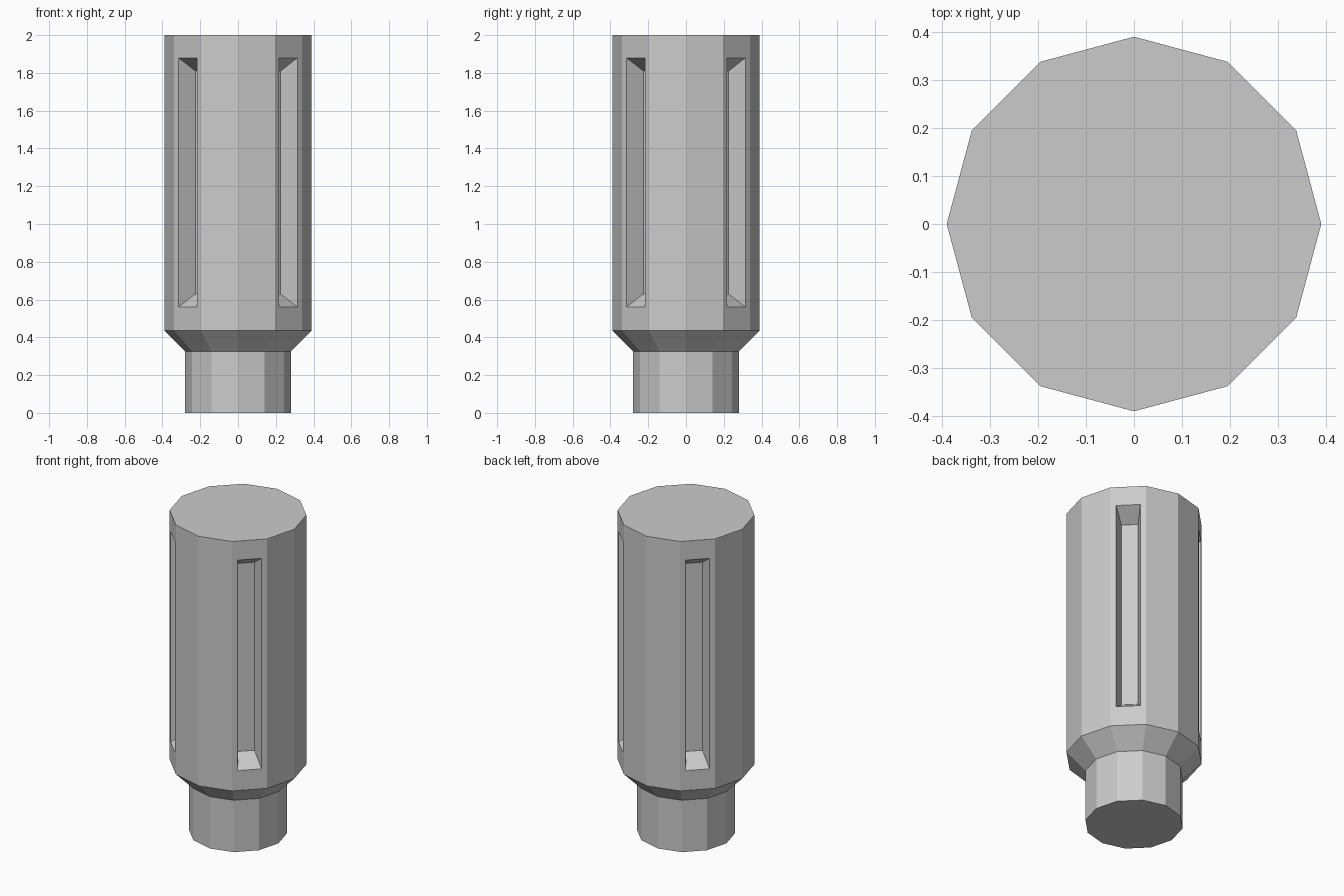
import bpy, bmesh, math
from mathutils import Vector

if "Cube" in bpy.data.objects:
    bpy.data.objects.remove(bpy.data.objects["Cube"])

SIDES = 12
PROFILE = [(0.28, 0.0), (0.28, 0.325), (0.39, 0.435), (0.39, 2.0)]  # radius, height

bm = bmesh.new()

# Stem, collar and barrel: stacked twelve-sided rings
rings = []
for r, z in PROFILE:
    rings.append([bm.verts.new((r * math.cos(2 * math.pi * i / SIDES),
                                r * math.sin(2 * math.pi * i / SIDES), z))
                  for i in range(SIDES)])
bm.faces.new(rings[0][::-1])
bm.faces.new(rings[-1])
barrel = []
for low, high in zip(rings, rings[1:]):
    barrel = [bm.faces.new((low[i], low[(i + 1) % SIDES],
                            high[(i + 1) % SIDES], high[i]))
              for i in range(SIDES)]


def inset_to(face, angle, radius, half_width, z0, z1):
    """Inset a face and place its new border as a rectangle facing 'angle'."""
    out = Vector((math.cos(angle), math.sin(angle), 0))
    side = Vector((-out.y, out.x, 0))
    bmesh.ops.inset_individual(bm, faces=[face], thickness=0.01)
    mid = face.calc_center_median()
    for v in face.verts:
        w = math.copysign(half_width, (v.co - mid).dot(side))
        z = z1 if v.co.z > mid.z else z0
        v.co = out * radius + side * w + Vector((0, 0, z))


# Four tapered slots on the diagonal sides of the barrel
apothem = 0.39 * math.cos(math.pi / SIDES)
for i in (1, 4, 7, 10):
    a = 2 * math.pi * (i + 0.5) / SIDES
    inset_to(barrel[i], a, apothem, 0.069, 0.56, 1.88)
    inset_to(barrel[i], a, 0.272, 0.047, 0.63, 1.81)

bmesh.ops.recalc_face_normals(bm, faces=bm.faces)
mesh = bpy.data.meshes.new("slotted_barrel")
bm.to_mesh(mesh)
bm.free()
bpy.context.collection.objects.link(bpy.data.objects.new("slotted_barrel", mesh))
